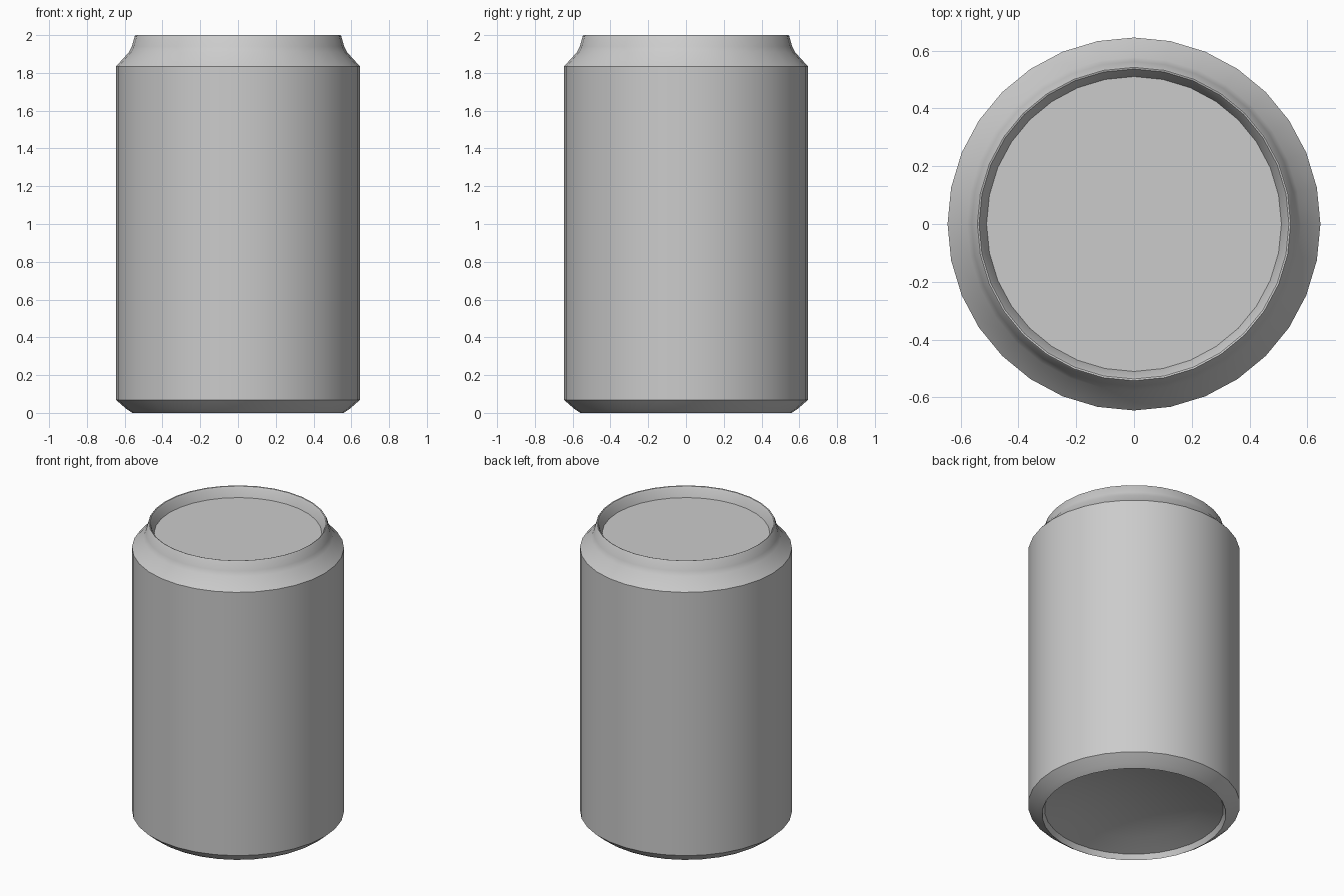
import bpy
import bmesh
from math import cos, sin, pi, radians

SIDES = 32

cube = bpy.data.objects.get("Cube")
if cube:
    bpy.data.objects.remove(cube, do_unlink=True)

metal = bpy.data.materials.new("plain grey metal")
metal.use_nodes = True
grey = (0.6, 0.6, 0.6, 1.0)
metal.diffuse_color = grey
metal.node_tree.nodes["Principled BSDF"].inputs["Base Color"].default_value = grey


def lathe(name, profile):
    """Revolve (radius, height) points; a zero radius closes on the axis."""
    bm = bmesh.new()
    rings = []
    for r, z in profile:
        if r == 0:
            rings.append([bm.verts.new((0, 0, z))] * SIDES)
        else:
            angles = [2 * pi * i / SIDES for i in range(SIDES)]
            rings.append([bm.verts.new((r * cos(a), r * sin(a), z)) for a in angles])
    for low, high in zip(rings, rings[1:]):
        for i in range(SIDES):
            j = (i + 1) % SIDES
            corners = dict.fromkeys((low[i], low[j], high[j], high[i]))
            bm.faces.new(list(corners))
    mesh = bpy.data.meshes.new(name)
    bm.to_mesh(mesh)
    bm.free()
    mesh.materials.append(metal)
    obj = bpy.data.objects.new(name, mesh)
    bpy.context.collection.objects.link(obj)
    bpy.ops.object.select_all(action='DESELECT')
    obj.select_set(True)
    bpy.context.view_layer.objects.active = obj
    bpy.ops.object.shade_smooth_by_angle(angle=radians(30))
    return obj


# Concave underside: a shallow dome inside the foot
FOOT, FOOT_Z, DOME_RISE = 0.545, 0.035, 0.09
dome = [(FOOT * t, FOOT_Z + DOME_RISE * (1 - t * t)) for t in (0, 0.25, 0.5, 0.75, 1)]
lathe("base_dome", dome)

# Outer wall: foot, lower bevel, straight side, shoulder, neck and rolled rim
lathe("can_wall", [
    (FOOT, FOOT_Z), (0.56, 0), (0.59, 0.02), (0.645, 0.068),
    (0.645, 1.835), (0.577, 1.91), (0.562, 1.94),
    (0.547, 1.994), (0.542, 2.0), (0.536, 1.998), (0.528, 1.985),
    (0.51, 1.933),
])

# Flat recessed lid
lathe("lid", [(0.51, 1.933), (0, 1.933)])
